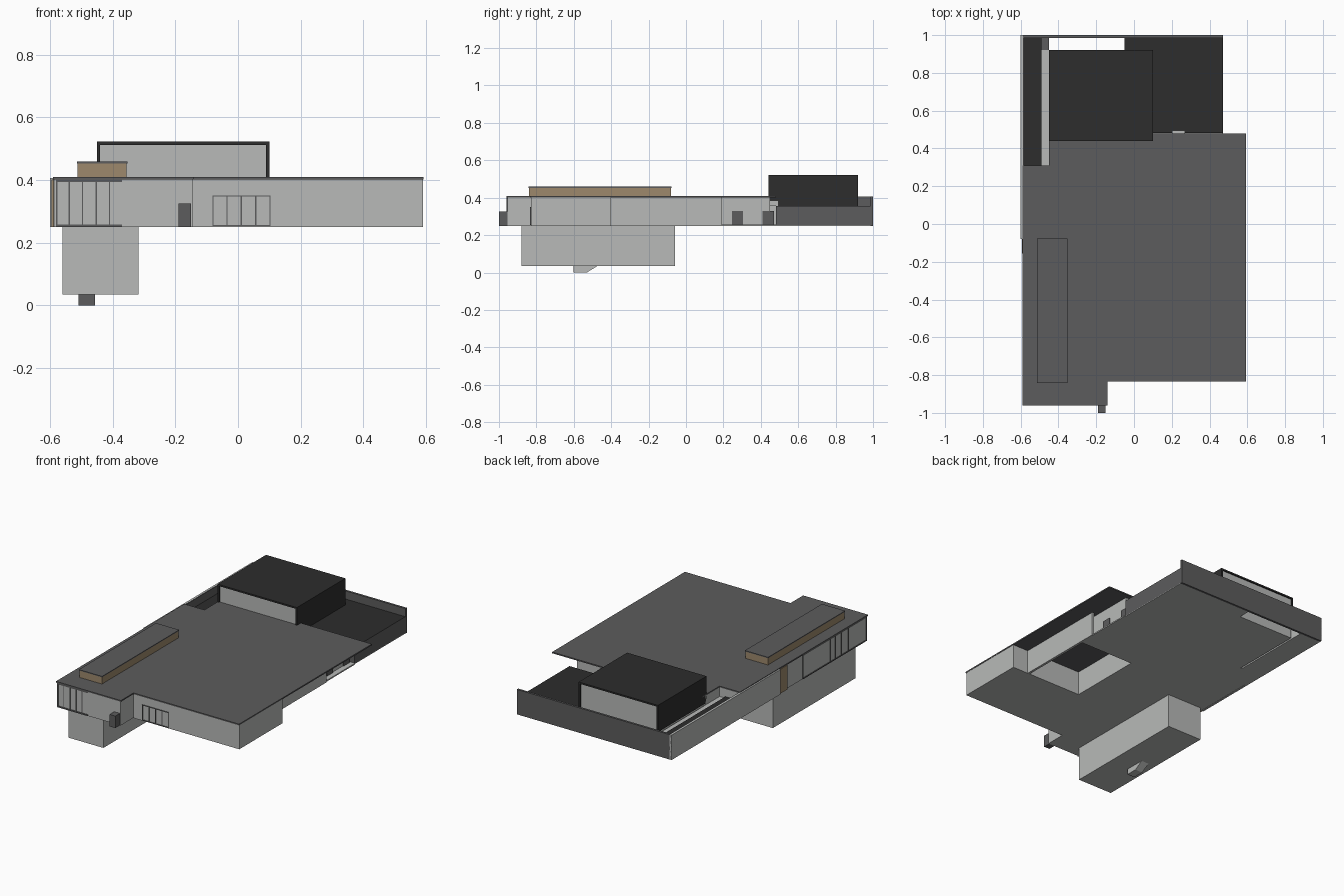
import bpy, bmesh
from mathutils import Vector

cube = bpy.data.objects.get("Cube")
if cube:
    bpy.data.objects.remove(cube, do_unlink=True)


def material(name, rgb):
    m = bpy.data.materials.new(name)
    m.use_nodes = True
    m.diffuse_color = (*rgb, 1)
    m.node_tree.nodes["Principled BSDF"].inputs["Base Color"].default_value = (*rgb, 1)
    return m


LIGHT = material("light_grey_wall", (0.48, 0.49, 0.48))
DARK = material("dark_grey_roof", (0.107, 0.107, 0.109))
BLACK = material("black_cladding", (0.026, 0.026, 0.026))
WOOD = material("brown_wood", (0.34, 0.25, 0.15))


def prism(name, pts, lo, hi, side, top=None, axis="Z"):
    """Extrude an outline; faces pointing up may take a second colour."""
    bm = bmesh.new()
    place = (lambda p, h: (p[0], p[1], h)) if axis == "Z" else (lambda p, h: (h, p[0], p[1]))
    face = bm.faces.new([bm.verts.new(place(p, lo)) for p in pts])
    ext = bmesh.ops.extrude_face_region(bm, geom=[face])
    move = Vector(place((0, 0), hi - lo))
    bmesh.ops.translate(bm, vec=move, verts=[v for v in ext["geom"] if isinstance(v, bmesh.types.BMVert)])
    bmesh.ops.recalc_face_normals(bm, faces=bm.faces)
    bm.normal_update()
    for f in bm.faces:
        f.material_index = 1 if top and f.normal.z > 0.5 else 0
    mesh = bpy.data.meshes.new(name)
    bm.to_mesh(mesh)
    bm.free()
    mesh.materials.append(side)
    if top:
        mesh.materials.append(top)
    ob = bpy.data.objects.new(name, mesh)
    bpy.context.collection.objects.link(ob)
    return ob


def box(name, x, y, z, side, top=None):
    pts = [(x[0], y[0]), (x[1], y[0]), (x[1], y[1]), (x[0], y[1])]
    return prism(name, pts, z[0], z[1], side, top)


FLOOR, DECK, EAVE, ROOF = 0.25, 0.355, 0.402, 0.41

# Main storey, with an open notch under the roof on one side
prism("main_storey", [(-.585, -.955), (-.145, -.955), (-.145, -.83), (.59, -.83), (.59, -.4),
                      (.09, -.4), (.09, .08), (.44, .08), (.44, .45), (-.45, .45),
                      (-.45, .31), (-.585, .31)], FLOOR, EAVE, LIGHT)
box("terrace_screen_wall", (.465, .48), (-.4, .19), (FLOOR, EAVE), LIGHT)
box("terrace_floor", (.44, .475), (.08, .48), (FLOOR, FLOOR + .008), LIGHT)

# Flat roof
prism("main_roof", [(-.59, -.96), (-.14, -.96), (-.14, -.835), (.592, -.835), (.592, .48),
                    (-.45, .48), (-.45, .31), (-.59, .31)], EAVE, ROOF, DARK)

# Long side wall and rear wall
box("side_wall", (-.6, -.587), (-.08, 1), (FLOOR, .406), LIGHT)
box("rear_wall", (-.6, .472), (.986, 1), (FLOOR, .406), DARK)
box("side_wall_inner_face", (-.587, -.583), (.31, .986), (DECK, .405), DARK)

# Rear decks around the open light well
box("rear_deck_left", (-.587, -.49), (.31, .986), (FLOOR, DECK), LIGHT, BLACK)
box("rear_gutter", (-.49, -.45), (.31, .92), (FLOOR, .345), LIGHT)
box("rear_gutter_end", (-.49, -.45), (.92, .986), (FLOOR, .345), LIGHT, DARK)
box("rear_deck_right", (-.05, .47), (.482, .986), (FLOOR + .004, DECK), DARK, BLACK)
box("rear_deck_soffit", (-.05, .47), (.45, .986), (FLOOR, FLOOR + .004), LIGHT)
box("rear_vent", (.2, .27), (.45, .495), (DECK, .385), LIGHT)

# Raised hall: light end walls framed by black sides and roof
box("hall_walls", (-.44, .09), (.448, .912), (FLOOR, .512), LIGHT)
for name, x in (("hall_side_right", (-.45, -.44)), ("hall_side_left", (.09, .1))):
    box(name, x, (.44, .92), (DECK, .512), BLACK)
box("hall_roof", (-.45, .1), (.44, .92), (.512, .522), BLACK)

# Long wooden rooflight
box("rooflight", (-.512, -.355), (-.84, -.08), (ROOF, .453), WOOD)
box("rooflight_cap", (-.514, -.353), (-.842, -.078), (.453, .459), DARK)

# Lower block and the stair below it
box("lower_block", (-.56, -.317), (-.88, -.06), (.035, FLOOR), LIGHT)
prism("stair_body", [(-.598, 0), (-.53, 0), (-.472, .036), (-.598, .036)], -.508, -.456, LIGHT, axis="X")
box("stair_front", (-.508, -.456), (-.602, -.598), (0, .036), DARK)

# Entry box at the front
box("entry_box", (-.19, -.15), (-1, -.955), (FLOOR, .325), DARK)

# Front windows: mullions and rails
for x in (-.578, -.538, -.496, -.452, -.41):
    box("front_mullion", (x - .002, x + .002), (-.959, -.955), (FLOOR, EAVE), DARK)
for z in (FLOOR, EAVE - .008):
    box("front_rail", (-.58, -.37), (-.959, -.955), (z, z + .008), DARK)
for x in (-.08, -.035, .01, .057, .102):
    box("centre_mullion", (x - .002, x + .002), (-.834, -.83), (.255, .35), DARK)
for z in (.253, .347):
    box("centre_rail", (-.082, .104), (-.834, -.83), (z, z + .004), DARK)

# Side windows and wooden panel
box("wood_panel", (-.594, -.585), (-.155, -.08), (FLOOR, EAVE), WOOD)
for y in (-.32, -.59, -.64, -.7, -.77, -.95):
    box("side_mullion", (-.589, -.585), (y - .002, y + .002), (FLOOR, EAVE), DARK)
for z in (FLOOR, EAVE - .006):
    box("side_rail", (-.589, -.585), (-.95, -.32), (z, z + .006), DARK)

# Small dark doors on the terrace wall
for y in (.245, .41):
    box("terrace_door", (.44, .445), (y, y + .06), (.258, .328), DARK)
